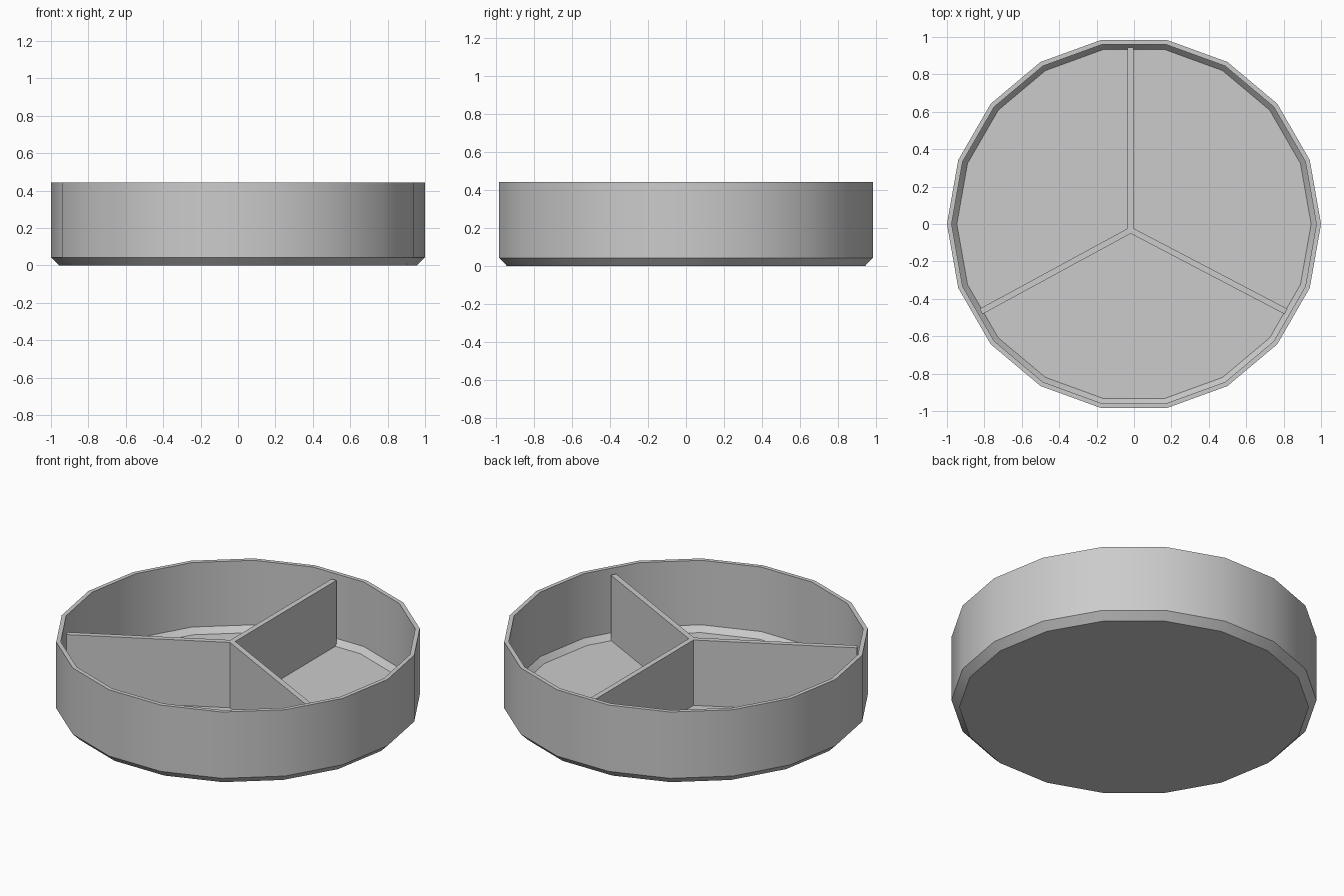
import bpy, bmesh, math
from mathutils import Vector

if "Cube" in bpy.data.objects:
    bpy.data.objects.remove(bpy.data.objects["Cube"])

SIDES = 18


def finish(bm, name):
    bmesh.ops.recalc_face_normals(bm, faces=bm.faces)
    mesh = bpy.data.meshes.new(name)
    bm.to_mesh(mesh)
    bm.free()
    obj = bpy.data.objects.new(name, mesh)
    bpy.context.collection.objects.link(obj)
    return obj


def lathe(name, profile):
    """Revolve (radius, z) points and cap the first and last rings."""
    bm = bmesh.new()
    rings = []
    for r, z in profile:
        rings.append([bm.verts.new((r * math.cos(math.tau * i / SIDES),
                                    r * math.sin(math.tau * i / SIDES), z))
                      for i in range(SIDES)])
    for a, b in zip(rings, rings[1:]):
        for i in range(SIDES):
            j = (i + 1) % SIDES
            bm.faces.new((a[i], a[j], b[j], b[i]))
    bm.faces.new(rings[0])
    bm.faces.new(rings[-1])
    return finish(bm, name)


# Round tray: chamfered base, thin wall, chamfered inner floor
tray = lathe("tray", [(0.957, 0), (1, 0.043), (1, 0.444),
                      (0.975, 0.444), (0.975, 0.054), (0.947, 0.02)])
bpy.context.view_layer.objects.active = tray
tray.select_set(True)
bpy.ops.object.shade_smooth_by_angle(angle=math.radians(25))

# Three-armed divider, mitred where the arms meet
half = 0.016
centre = Vector((-0.018, -0.033))
ends = [Vector((-0.018, 0.943)), Vector((-0.818, -0.468)), Vector((0.813, -0.468))]
dirs = [(e - centre).normalized() for e in ends]
outline = []
for k in range(3):
    d, nxt = dirs[k], dirs[(k + 1) % 3]
    side = Vector((-d.y, d.x)) * half
    outline += [ends[k] - side, ends[k] + side]
    outline.append(centre + (d + nxt) * (half / (d.x * nxt.y - d.y * nxt.x)))
bm = bmesh.new()
base = bm.faces.new([bm.verts.new((p.x, p.y, 0.015)) for p in outline])
top = bmesh.ops.extrude_face_region(bm, geom=[base], use_keep_orig=True)
bmesh.ops.translate(bm, vec=(0, 0, 0.4),
                    verts=[g for g in top["geom"] if isinstance(g, bmesh.types.BMVert)])
finish(bm, "divider")
